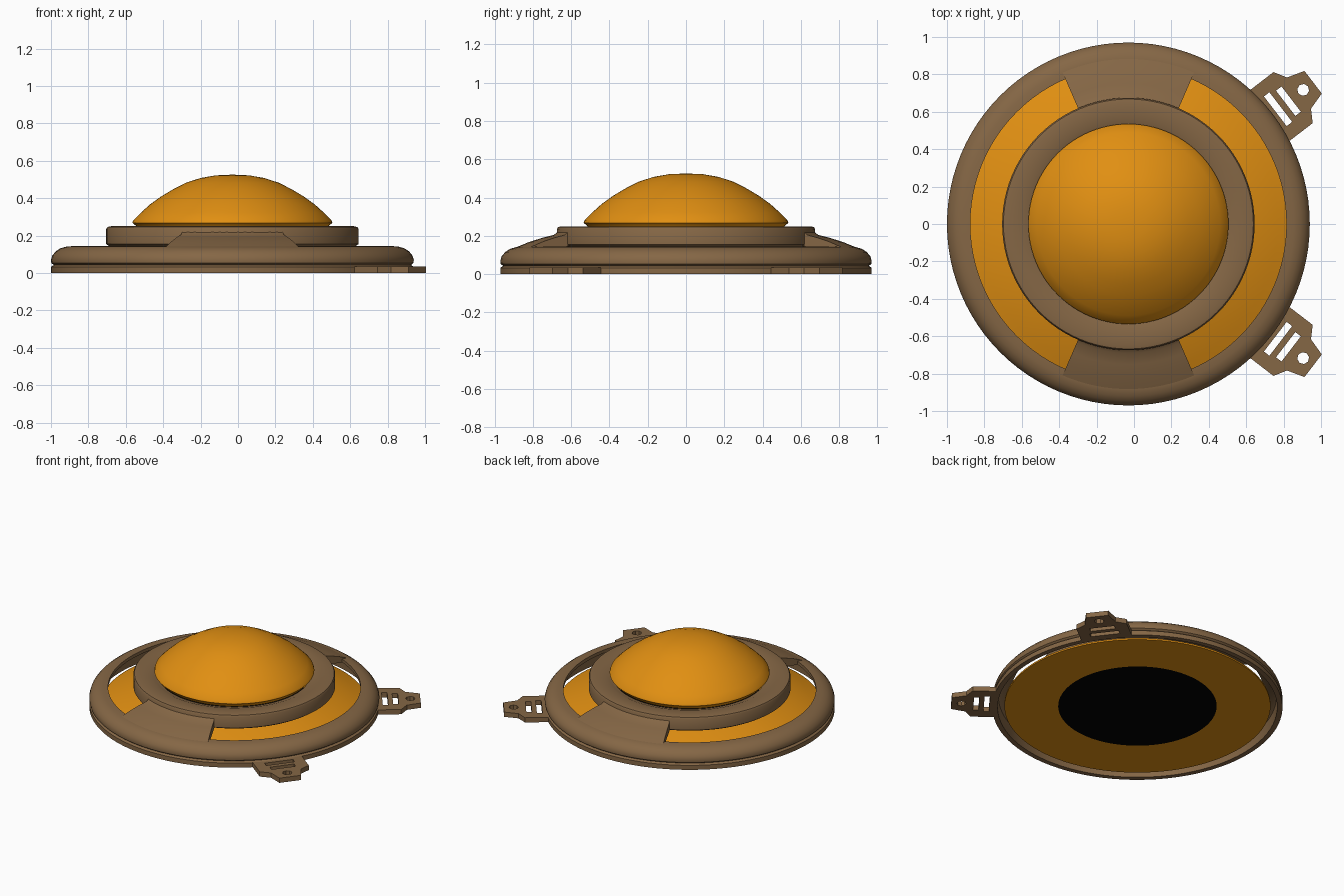
import bpy, bmesh, math

if "Cube" in bpy.data.objects:
    bpy.data.objects.remove(bpy.data.objects["Cube"])

CX = -0.03  # the disc sits slightly left because the lugs stick out on the right


def material(name, rgb):
    m = bpy.data.materials.new(name)
    m.diffuse_color = (*rgb, 1)
    m.use_nodes = True
    m.node_tree.nodes["Principled BSDF"].inputs["Base Color"].default_value = m.diffuse_color
    return m


BROWN = material("brown_casing", (0.235, 0.135, 0.060))
ORANGE = material("orange_lens", (0.75, 0.275, 0.006))
BLACK = material("black_base", (0.0, 0.0, 0.0))


def finish(ob, mat, angle=35):
    ob.data.materials.append(mat)
    bpy.ops.object.select_all(action='DESELECT')
    ob.select_set(True)
    bpy.context.view_layer.objects.active = ob
    bpy.ops.object.shade_smooth_by_angle(angle=math.radians(angle))


def lathe(name, profile, mat, start=0, end=360, steps=96, closed=True):
    """Revolve an (r, z) profile about the disc axis, capping partial sweeps."""
    full = end - start == 360
    bm = bmesh.new()
    rows = []
    for i in range(steps if full else steps + 1):
        a = math.radians(start + (end - start) * i / steps)
        rows.append([bm.verts.new((r * math.cos(a), r * math.sin(a), z)) for r, z in profile])
    n = len(profile)
    for i in range(steps):
        p, q = rows[i], rows[(i + 1) % len(rows)]
        for j in range(n if closed else n - 1):
            k = (j + 1) % n
            bm.faces.new((p[j], q[j], q[k], p[k]))
    if not full:
        bm.faces.new(rows[0])
        bm.faces.new(rows[-1])
    bmesh.ops.remove_doubles(bm, verts=bm.verts, dist=1e-5)
    bmesh.ops.recalc_face_normals(bm, faces=bm.faces)
    me = bpy.data.meshes.new(name)
    bm.to_mesh(me)
    bm.free()
    ob = bpy.data.objects.new(name, me)
    ob.location.x = CX
    bpy.context.collection.objects.link(ob)
    finish(ob, mat)
    return ob


# Hollow outer rim with a groove near the foot
lathe("outer_rim", [(.935, 0), (.97, 0), (.97, .033), (.955, .043), (.968, .053), (.97, .07),
                    (.963, .093), (.945, .115), (.92, .132), (.885, .142), (.845, .144),
                    (.845, .12), (.9, .112), (.93, .085), (.935, .05)], BROWN)

# Raised collar holding the dome
lathe("dome_collar", [(.51, .15), (.66, .145), (.675, .155), (.675, .235), (.668, .246),
                      (.65, .25), (.56, .25), (.535, .24), (.51, .235)], BROWN)

# Sloping bridges joining collar and rim at the front and back
for name, mid in (("back_bridge", 90), ("front_bridge", 270)):
    lathe(name, [(.655, .235), (.67, .222), (.69, .205), (.75, .19), (.82, .168), (.89, .139),
                 (.89, .115), (.82, .12), (.655, .15)], BROWN, mid - 23.5, mid + 23.5, 16)

# Orange lens plate seen through the two side windows
lathe("lens_plate", [(.53, .01), (.89, .01), (.89, .022), (.8, .06), (.7, .1), (.53, .15)], ORANGE)

# Domed lens
lathe("dome_lens", [(.505, .235), (.515, .252), (.535, .268), (.53, .282), (.49, .322), (.44, .367),
                    (.38, .41), (.32, .446), (.25, .482), (.17, .508), (.09, .522), (0, .526)],
      ORANGE, closed=False)

# Black underside of the dome
lathe("base_disc", [(0, .01), (.53, .01), (.53, .016), (0, .016)], BLACK, closed=False)


def lug(name, angle):
    """Flat mounting lug with two slots and a screw hole, pointing outward."""
    cu = bpy.data.curves.new(name, 'CURVE')
    cu.dimensions = '2D'
    cu.fill_mode = 'BOTH'
    cu.extrude = .0175

    def loop(pts):
        s = cu.splines.new('POLY')
        s.points.add(len(pts) - 1)
        for p, (u, v) in zip(s.points, pts):
            p.co = (u, v, 0, 1)
        s.use_cyclic_u = True

    half = [(.94, .172), (1.11, .172), (1.15, .105), (1.245, .076)]
    loop(half + [(u, -v) for u, v in reversed(half)])
    for u, v in ((.99, .1), (1.06, .085)):
        loop([(u, -v), (u + .037, -v), (u + .037, v), (u, v)])
    loop([(1.178 + .032 * math.cos(i * math.pi / 4), .032 * math.sin(i * math.pi / 4))
          for i in range(8)])
    ob = bpy.data.objects.new(name, cu)
    bpy.context.collection.objects.link(ob)
    ob.location = (CX, 0, .0175)
    ob.rotation_euler.z = math.radians(angle)
    bpy.ops.object.select_all(action='DESELECT')
    ob.select_set(True)
    bpy.context.view_layer.objects.active = ob
    bpy.ops.object.convert(target='MESH')
    finish(bpy.context.object, BROWN, 30)


lug("back_lug", 37.5)
lug("front_lug", -37.5)
